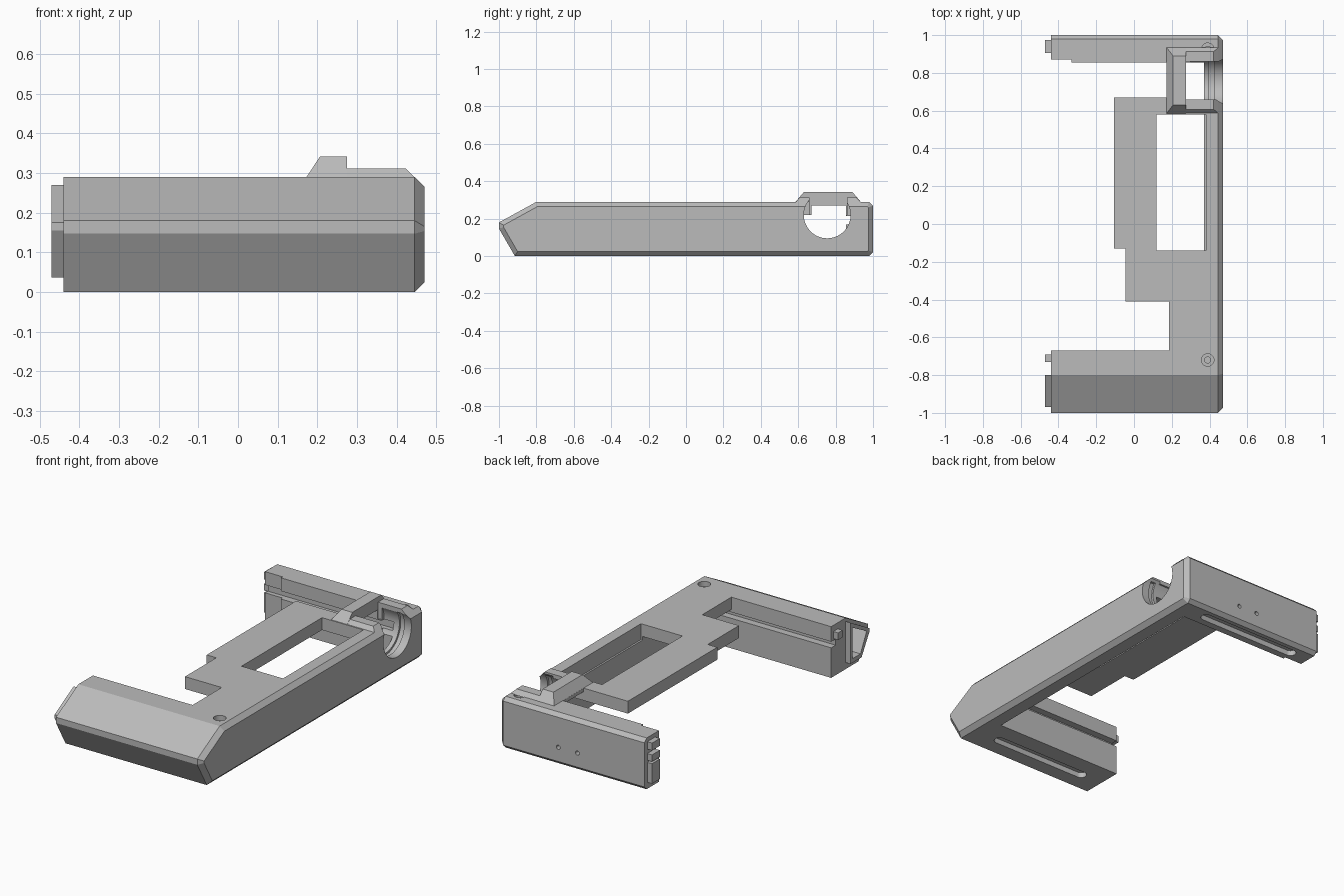
import bpy, bmesh, math
from mathutils import Vector

cube = bpy.data.objects.get("Cube")
if cube:
    bpy.data.objects.remove(cube, do_unlink=True)

grey = bpy.data.materials.new("matte grey")
grey.use_nodes = True
colour = (0.5, 0.5, 0.5, 1)
grey.diffuse_color = colour
grey.node_tree.nodes["Principled BSDF"].inputs["Base Color"].default_value = colour


def finish(name, bm):
    bmesh.ops.recalc_face_normals(bm, faces=bm.faces)
    mesh = bpy.data.meshes.new(name)
    bm.to_mesh(mesh)
    bm.free()
    mesh.materials.append(grey)
    ob = bpy.data.objects.new(name, mesh)
    bpy.context.collection.objects.link(ob)
    return ob


def prism(name, points, axis, a, b, bevel_end=0):
    """Extrude an outline along an axis; bevel_end narrows the far cap."""
    order = {"x": lambda p, t: (t, *p), "y": lambda p, t: (p[0], t, p[1]),
             "z": lambda p, t: (*p, t)}[axis]
    bm = bmesh.new()
    lo = [bm.verts.new(order(p, a)) for p in points]
    hi = [bm.verts.new(order(p, b)) for p in points]
    bm.faces.new(lo)
    cap = bm.faces.new(hi)
    for i in range(len(points)):
        j = (i + 1) % len(points)
        bm.faces.new((lo[i], lo[j], hi[j], hi[i]))
    bmesh.ops.recalc_face_normals(bm, faces=bm.faces)
    if bevel_end:
        bmesh.ops.inset_region(bm, faces=[cap], thickness=bevel_end, use_even_offset=True)
        bmesh.ops.translate(bm, verts=cap.verts, vec=cap.normal * bevel_end)
    return finish(name, bm)


def box(name, x, y, z):
    return prism(name, [(x[0], y[0]), (x[1], y[0]), (x[1], y[1]), (x[0], y[1])], "z", *z)


def frustum(name, base, top, z0, z1):
    """Block whose base and top are (x0, x1, y0, y1) rectangles."""
    bm = bmesh.new()
    for (x0, x1, y0, y1), z in ((base, z0), (top, z1)):
        for x, y in ((x0, y0), (x1, y0), (x1, y1), (x0, y1)):
            bm.verts.new((x, y, z))
    bmesh.ops.convex_hull(bm, input=bm.verts)
    bmesh.ops.dissolve_limit(bm, angle_limit=0.01, verts=bm.verts, edges=bm.edges)
    return finish(name, bm)


def circle(u, v, r, n=48):
    return [(u + r * math.cos(math.tau * i / n), v + r * math.sin(math.tau * i / n))
            for i in range(n)]


def slot(x0, x1, y, r):
    """Stadium outline running along x."""
    arc = [math.pi * (i / 12 - 0.5) for i in range(13)]
    right = [(x1 + r * math.cos(a), y + r * math.sin(a)) for a in arc]
    return right + [(x0 - r * math.cos(a), y - r * math.sin(a)) for a in arc]


def cut(ob, *cutters):
    for cutter in cutters:
        mod = ob.modifiers.new("cut", "BOOLEAN")
        mod.operation, mod.solver, mod.object = "DIFFERENCE", "EXACT", cutter
        bpy.context.view_layer.objects.active = ob
        bpy.ops.object.modifier_apply(modifier=mod.name)
        bpy.data.objects.remove(cutter, do_unlink=True)


# Outer shell: wedge-nosed side profile with a bevelled right flank
side = [(-0.915, 0), (0.98, 0), (1, 0.02), (1, 0.27), (0.98, 0.29),
        (-0.8, 0.29), (-1, 0.18), (-1, 0.147)]
frame = prism("frame", side, "x", -0.44, 0.445, bevel_end=0.025)

# Space under the deck, and the stepped outline of the deck
cut(frame, box("c", (-1, 0.37), (-0.67, 0.855), (-1, 0.22)))
outline = [(-1, -0.67), (0.185, -0.67), (0.185, -0.41), (-0.045, -0.41),
           (-0.045, -0.13), (-0.105, -0.13), (-0.105, 0.67), (0.37, 0.67),
           (0.37, 0.855), (-1, 0.855)]
cut(frame, prism("c", outline, "z", 0.1, 1),
    box("c", (0.12, 0.38), (-0.14, 0.58), (0.2, 1)),
    box("c", (-1, -0.33), (0.8, 0.87), (-1, 1)))

# Grooves along the inner faces of both end bars
cut(frame, box("c", (-1, 0.36), (-0.71, -0.6), (0.17, 0.205)),
    box("c", (-1, 0.36), (0.8, 0.895), (0.17, 0.215)))

# Shallow slots below, pin holes at the back
cut(frame, prism("c", slot(-0.3, 0.27, -0.8, 0.03), "z", -1, 0.03),
    prism("c", slot(-0.32, 0.27, 0.925, 0.03), "z", -1, 0.03))
for x in (-0.02, 0.1):
    cut(frame, prism("c", circle(x, 0.1, 0.012, 16), "y", 0.95, 1.1))

# Counterbored screw holes
for y in (-0.72, 0.925):
    cut(frame, prism("c", circle(0.39, y, 0.033, 32), "z", 0.26, 1),
        prism("c", circle(0.39, y, 0.016, 24), "z", 0.12, 0.5))

# Round port through the right wall, with an inner ring groove
port = circle(0.755, 0.22, 0.125, 64)
cut(frame, prism("c", port, "x", 0.3, 0.6),
    prism("c", circle(0.755, 0.22, 0.137, 64), "x", 0.395, 0.425),
    box("c", (0.275, 0.6), (0.66, 0.86), (0.22, 1)))

# Hollow behind the left end of the front bar
hollow = [(-0.82, 0.235), (-0.945, 0.168), (-0.89, 0.06), (-0.82, 0.06)]
cut(frame, prism("c", hollow, "x", -1, -0.3))

# Raised bridge over the gap and its two low side arms
bridge = frustum("bridge", (0.172, 0.275, 0.585, 0.935), (0.207, 0.275, 0.63, 0.89), 0.289, 0.342)
bridge_underside = box("bridge_underside", (0.172, 0.275), (0.64, 0.88), (0.27, 0.29))
arms = frustum("bridge_arms", (0.27, 0.447, 0.585, 0.935), (0.27, 0.422, 0.607, 0.913), 0.288, 0.312)
cut(arms, box("c", (0.274, 0.6), (0.66, 0.86), (0, 1)), prism("c", port, "x", 0.37, 0.6))

# Joining tabs on the left ends
shape = [(-0.8, 0.27), (-0.97, 0.175), (-0.97, 0.155), (-0.9, 0.037), (-0.8, 0.037)]
wedge_tab = prism("wedge_tab", shape, "x", -0.47, -0.435)
cut(wedge_tab, prism("c", hollow, "x", -1, 0))
box("front_pin", (-0.47, -0.43), (-0.73, -0.69), (0.215, 0.255))
for name, z in (("upper", (0.225, 0.267)), ("middle", (0.162, 0.2)), ("lower", (0.037, 0.15))):
    box(name + "_back_tab", (-0.47, -0.43), (0.905, 0.975), z)

# Smooth only the round holes
bpy.ops.object.select_all(action="DESELECT")
for ob in (frame, arms):
    ob.select_set(True)
bpy.context.view_layer.objects.active = frame
bpy.ops.object.shade_smooth_by_angle(angle=math.radians(18))
